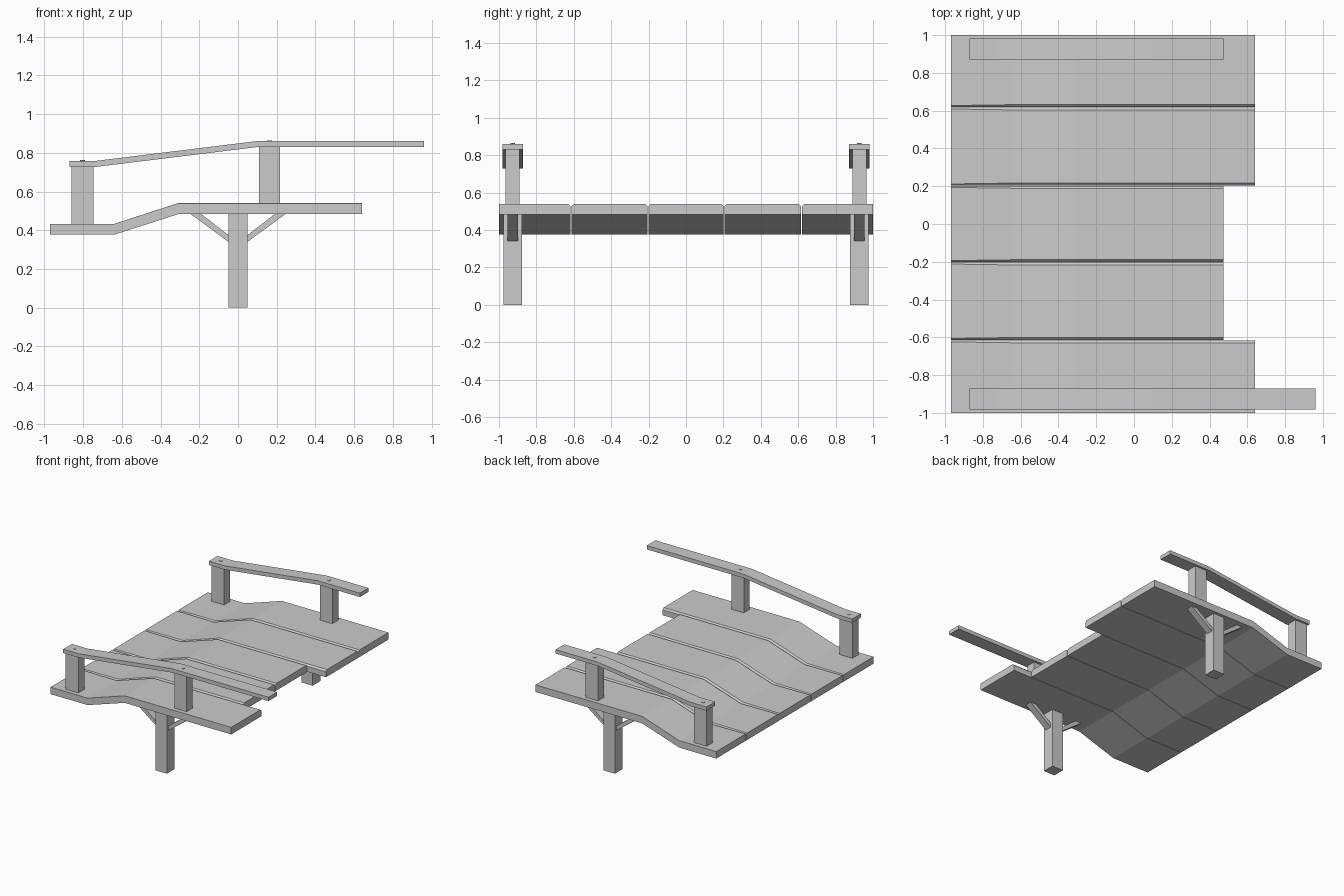
import bpy
import bmesh

default = bpy.data.objects.get("Cube")
if default:
    bpy.data.objects.remove(default, do_unlink=True)

grey = bpy.data.materials.new("weathered_grey")
grey.use_nodes = True
colour = (0.6, 0.6, 0.6, 1)
grey.diffuse_color = colour
grey.node_tree.nodes["Principled BSDF"].inputs["Base Color"].default_value = colour


def loft(name, rings):
    """Join matching rings of points into a closed solid."""
    bm = bmesh.new()
    rows = [[bm.verts.new(p) for p in ring] for ring in rings]
    for a, b in zip(rows, rows[1:]):
        for i in range(len(a)):
            j = (i + 1) % len(a)
            bm.faces.new((a[i], a[j], b[j], b[i]))
    bm.faces.new(rows[0])
    bm.faces.new(rows[-1])
    bmesh.ops.recalc_face_normals(bm, faces=bm.faces)
    mesh = bpy.data.meshes.new(name)
    bm.to_mesh(mesh)
    bm.free()
    mesh.materials.append(grey)
    obj = bpy.data.objects.new(name, mesh)
    bpy.context.collection.objects.link(obj)
    return obj


def box(name, x0, x1, y0, y1, z0, z1):
    return loft(name, [[(x0, y0, z), (x1, y0, z), (x1, y1, z), (x0, y1, z)]
                       for z in (z0, z1)])


def plank(name, y0, y1, end, left_cut, right_cut):
    """Bent plank with a chamfer along each edge that meets a neighbour."""
    rings = []
    for x, low, high, cut in ((-0.97, 0.377, 0.433, 0.007), (-0.64, 0.377, 0.433, 0.012),
                              (-0.31, 0.483, 0.54, 0.013), (end, 0.483, 0.54, 0.013)):
        a = cut if left_cut else 0.0005
        b = cut if right_cut else 0.0005
        rings.append([(x, y0, low), (x, y1, low), (x, y1, high - b),
                      (x, y1 - b, high), (x, y0 + a, high), (x, y0, high - a)])
    loft(name, rings)


# Deck planks, two of them cut short
edges = (-1, -0.615, -0.203, 0.203, 0.618, 1)
ends = (0.64, 0.475, 0.475, 0.64, 0.64)
gap = 0.002
for i, end in enumerate(ends):
    plank(f"deck_plank_{i + 1}", edges[i] + gap * (i > 0), edges[i + 1] - gap * (i < 4),
          end, i > 0, i < 4)

# Posts, braces and handrail on each side
for side, y, rail_end in (("front", -0.927, 0.96), ("back", 0.927, 0.475)):
    box(f"{side}_support_post", -0.05, 0.05, y - 0.049, y + 0.049, 0, 0.49)

    for way, s in (("left", 1), ("right", -1)):
        outline = ((0.045, 0.337), (0.045, 0.372), (0.19, 0.484), (0.245, 0.484))
        loft(f"{side}_{way}_brace",
             [[(s * x, y + w, z) for x, z in outline] for w in (-0.028, 0.028)])

    box(f"{side}_low_rail_post", -0.86, -0.747, y - 0.038, y + 0.038, 0.43, 0.735)
    box(f"{side}_high_rail_post", 0.108, 0.218, y - 0.038, y + 0.038, 0.535, 0.835)

    rail = ((-0.87, 0.728), (-0.73, 0.728), (0.1, 0.83), (rail_end, 0.83))
    loft(f"{side}_handrail",
         [[(x, y - 0.055, z), (x, y + 0.055, z), (x, y + 0.055, z + 0.031),
           (x, y - 0.055, z + 0.031)] for x, z in rail])

    # Nail heads over the rail posts
    for label, x, z in (("low", -0.803, 0.758), ("high", 0.163, 0.861)):
        bpy.ops.mesh.primitive_cylinder_add(vertices=8, radius=0.012, depth=0.008,
                                            location=(x, y, z))
        nail = bpy.context.object
        nail.name = f"{side}_{label}_nail_head"
        nail.data.materials.append(grey)
